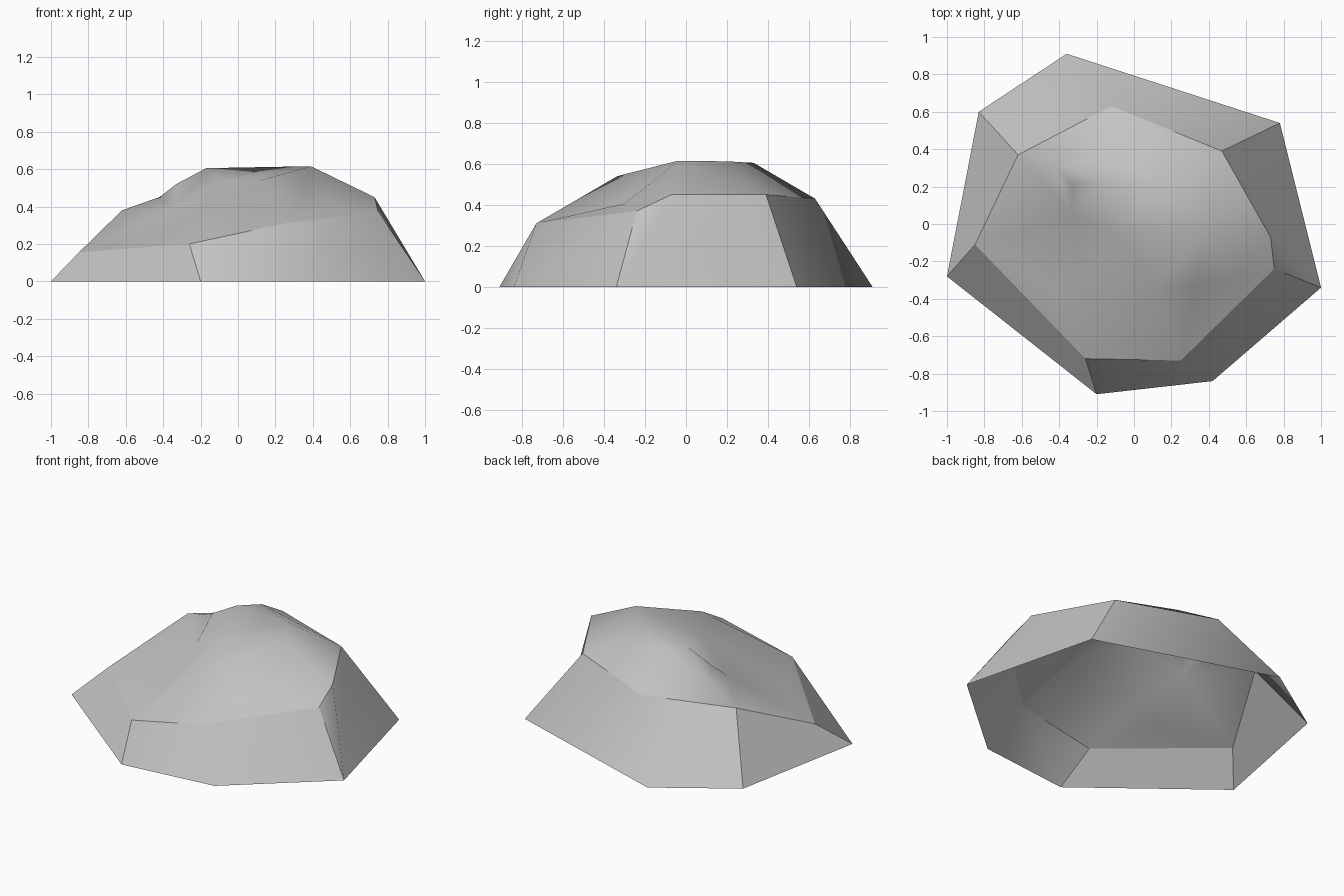
import bpy, bmesh
from mathutils import Vector
from mathutils.geometry import delaunay_2d_cdt

cube = bpy.data.objects.get("Cube")
if cube:
    bpy.data.objects.remove(cube)

stone = bpy.data.materials.new("grey stone")
stone.use_nodes = True
grey = (0.55, 0.55, 0.55, 1)
stone.diffuse_color = grey
stone.node_tree.nodes["Principled BSDF"].inputs["Base Color"].default_value = grey

# Foot outline and shoulder outline, both counter-clockwise
foot = [(-1, -.28), (-.2, -.91), (.42, -.84), (1, -.34), (.78, .54), (-.36, .91), (-.83, .6)]
shoulder = [(-.85, -.11, .155), (-.26, -.72, .2), (.25, -.73, .31), (.75, -.24, .37),
            (.73, -.07, .45), (.47, .39, .45), (-.12, .63, .43), (-.62, .37, .38)]

# Bumps and hollows of the crown
crown = {
    "east_peak": (.39, -.04, .615), "mid_peak": (.2, .2, .612),
    "north_peak": (-.06, .33, .605), "west_peak": (-.17, .23, .605),
    "dip": (-.1, -.04, .54), "south_knob": (.12, -.335, .54),
    "pocket": (-.25, -.28, .33), "west_hollow": (-.33, .05, .39),
    "west_knob": (-.33, .21, .52), "west_step": (-.42, .31, .45),
    "lower_slope": (-.46, -.33, .25), "gully": (.33, -.33, .41), "east_rib": (.52, -.3, .405),
}
ridges = [("west_peak", "dip"), ("dip", "south_knob"), ("south_knob", "pocket"),
          ("south_knob", "east_peak"), ("north_peak", "west_peak"), ("north_peak", "mid_peak"),
          ("mid_peak", "east_peak"), ("west_peak", "west_knob"), ("west_knob", "west_step"),
          ("pocket", "west_hollow"), ("dip", "pocket")]

bm = bmesh.new()
low = [bm.verts.new((x, y, 0)) for x, y in foot]
rim = [bm.verts.new(p) for p in shoulder]
top = rim + [bm.verts.new(p) for p in crown.values()]

# Crown surface, following the ridges
names = list(crown)
count = len(rim)
edges = [(i, (i + 1) % count) for i in range(count)]
edges += [(count + names.index(a), count + names.index(b)) for a, b in ridges]
flat = [Vector(v.co[:2]) for v in top]
result = delaunay_2d_cdt(flat, edges, [list(range(count))], 1, 1e-5)
for face in result[2]:
    bm.faces.new([top[result[3][i][0]] for i in face])

# Side walls: one foot corner is shared by two shoulder corners
pair = [0, 1, 2, 3, 3, 4, 5, 6]
for i in range(count):
    j = (i + 1) % count
    a, b = low[pair[i]], low[pair[j]]
    bm.faces.new([a, b, rim[j], rim[i]] if a != b else [a, rim[j], rim[i]])

# Smooth shading, with hard edges on the shoulder and the wall corners
for f in bm.faces:
    f.smooth = True
soft = {rim[2], rim[4], rim[6]}
for e in bm.edges:
    in_rim = [v for v in e.verts if v in rim]
    in_low = [v for v in e.verts if v in low]
    corner = in_rim and in_low and in_rim[0] not in soft
    shelf = len(in_rim) == 2
    e.smooth = not (corner or shelf)

mesh = bpy.data.meshes.new("rock")
bm.to_mesh(mesh)
bm.free()
mesh.materials.append(stone)
rock = bpy.data.objects.new("rock", mesh)
bpy.context.collection.objects.link(rock)
